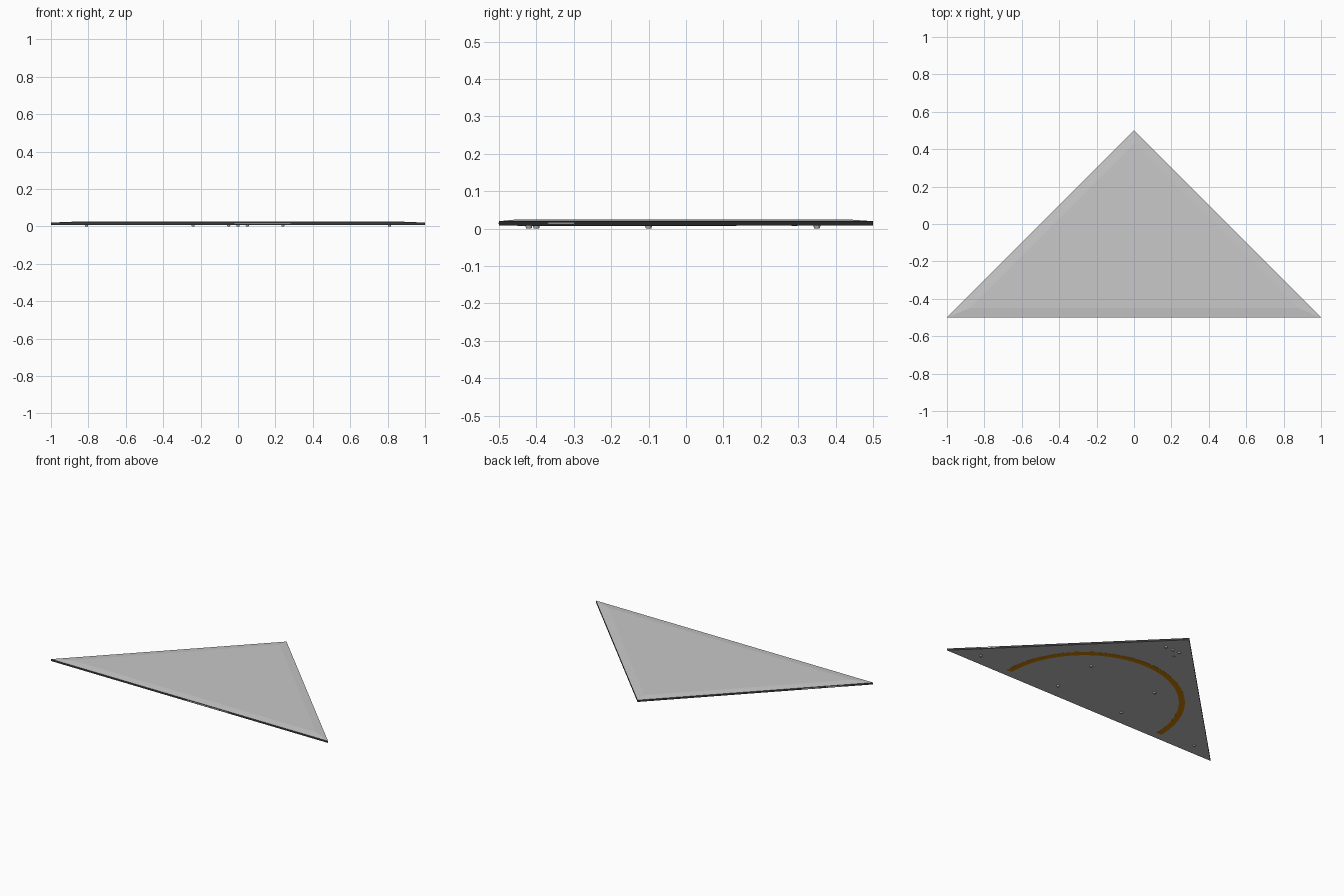
import bpy, bmesh, math
from mathutils import Vector

if "Cube" in bpy.data.objects:
    bpy.data.objects.remove(bpy.data.objects["Cube"])

def mat(name, c):
    m = bpy.data.materials.new(name)
    m.diffuse_color = (*c, 1)
    m.use_nodes = True
    m.node_tree.nodes["Principled BSDF"].inputs["Base Color"].default_value = m.diffuse_color
    return m

LIGHT = mat("light_grey", (0.58, 0.58, 0.58))
DARK = mat("dark_edge", (0.045, 0.045, 0.047))
UNDER = mat("underside_grey", (0.5, 0.5, 0.5))
AMBER = mat("amber", (0.58, 0.21, 0.0))

def finish(name, bm, *mats):
    bmesh.ops.recalc_face_normals(bm, faces=bm.faces)
    me = bpy.data.meshes.new(name)
    bm.to_mesh(me)
    bm.free()
    for m in mats:
        me.materials.append(m)
    ob = bpy.data.objects.new(name, me)
    bpy.context.collection.objects.link(ob)
    return ob

OUT = [(-1, -.5), (1, -.5), (0, .5)]
TOP = [(-.88, -.45), (.88, -.45), (0, .43)]
Z0, Z1, Z2 = 0.008, 0.020, 0.025

# triangular plate: dark rim, grey underside, shallow bevelled light top
bm = bmesh.new()
rings = [[bm.verts.new((x, y, z)) for x, y in pts]
         for pts, z in ((OUT, Z0), (OUT, Z1), (TOP, Z2))]
bm.faces.new(rings[0][::-1])
bm.faces.new(rings[2])
for a, b in zip(rings, rings[1:]):
    for i in range(3):
        j = (i + 1) % 3
        bm.faces.new((a[i], a[j], b[j], b[i]))
bm.normal_update()
for f in bm.faces:
    f.material_index = 0 if f.normal.z > .5 else 2 if f.normal.z < -.5 else 1
finish("triangular_plate", bm, LIGHT, DARK, UNDER)

# amber arc strip on the underside
bm = bmesh.new()
N = 48
prev = None
for i in range(N + 1):
    a = math.pi * i / N
    c, s = math.cos(a), math.sin(a)
    cur = [bm.verts.new((r * c, -.45 + r * s, z))
           for r, z in ((.55, Z0 + .001), (.585, Z0 + .001), (.585, Z0 - .001), (.55, Z0 - .001))]
    if prev:
        for k in range(4):
            m = (k + 1) % 4
            bm.faces.new((prev[k], prev[m], cur[m], cur[k]))
    else:
        bm.faces.new(cur)
    prev = cur
bm.faces.new(prev)
finish("amber_arc", bm, AMBER)

def stud(name, x, y, bottom):
    bm = bmesh.new()
    top = Z0 + .002
    bmesh.ops.create_cone(bm, cap_ends=True, segments=12, radius1=.007, radius2=.01,
                          depth=top - bottom)
    bmesh.ops.translate(bm, verts=bm.verts, vec=(x, y, (top + bottom) / 2))
    finish(name, bm, UNDER)

# small feet under the plate
for i, (x, y) in enumerate([(-.81, -.42), (.81, -.42), (-.24, -.40), (.24, -.40), (-.24, -.10),
                            (.24, -.10), (-.05, .35), (0, .35), (.05, .35)]):
    stud(f"foot_{i}", x, y, 0)
stud("flat_stud", -.06, .29, Z0 - .001)

# thin light strips set on the rim
def strip(name, p, q):
    d = (Vector(q) - Vector(p)).normalized()
    n = Vector((d.y, -d.x)) * .001
    bm = bmesh.new()
    vs = [bm.verts.new((*(Vector(e) + n * k), z)) for k in (-1, 1)
          for e, z in ((p, .012), (q, .012), (q, .016), (p, .016))]
    bm.faces.new(vs[:4])
    bm.faces.new(vs[4:])
    for i in range(4):
        j = (i + 1) % 4
        bm.faces.new((vs[i], vs[j], vs[j + 4], vs[i + 4]))
    finish(name, bm, LIGHT)

strip("front_strip", (-.02, -.5), (.28, -.5))
strip("right_strip", (.87, -.37), (.80, -.30))
strip("left_strip_a", (-.70, -.20), (-.77, -.27))
strip("left_strip_b", (-.80, -.30), (-.87, -.37))
